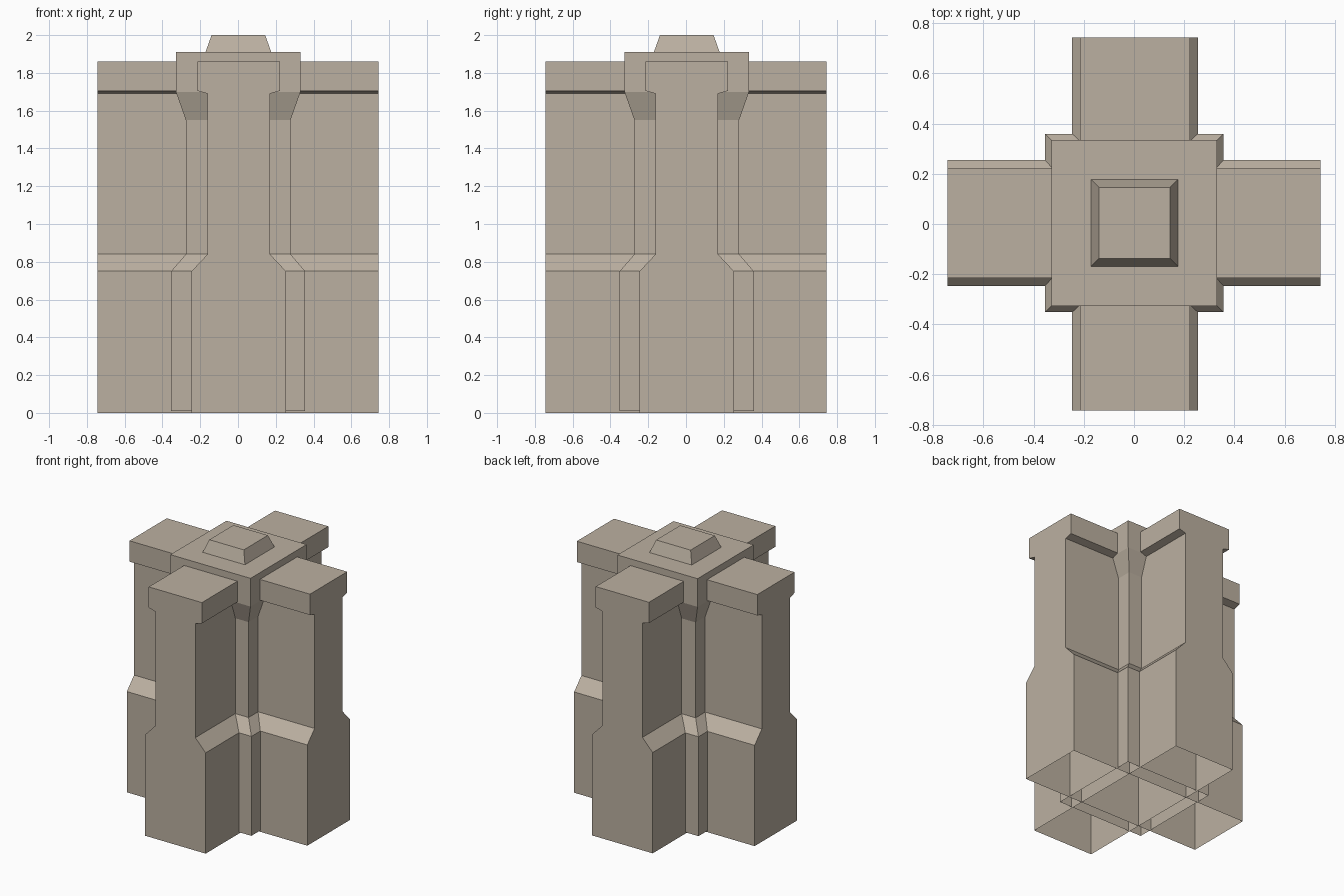
import bpy, bmesh

if "Cube" in bpy.data.objects:
    bpy.data.objects.remove(bpy.data.objects["Cube"])

stone = bpy.data.materials.new("warm beige stone")
stone.diffuse_color = (0.50, 0.435, 0.355, 1)
stone.use_nodes = True
stone.node_tree.nodes["Principled BSDF"].inputs["Base Color"].default_value = stone.diffuse_color

OFF = 0.004  # the pillar sits very slightly off the bounding centre


def lofted_box(name, rings, centre=(0, 0)):
    """Stack of rectangles (half_x, half_y, z), closed on top, open underneath."""
    bm = bmesh.new()
    cx, cy = centre
    loops = []
    for hx, hy, z in rings:
        loops.append([bm.verts.new((cx + sx * hx, cy + sy * hy, z))
                      for sx, sy in ((-1, -1), (1, -1), (1, 1), (-1, 1))])
    for low, high in zip(loops, loops[1:]):
        for i in range(4):
            j = (i + 1) % 4
            bm.faces.new((low[i], low[j], high[j], high[i]))
    bm.faces.new(loops[-1])
    mesh = bpy.data.meshes.new(name)
    bm.to_mesh(mesh)
    bm.free()
    mesh.materials.append(stone)
    obj = bpy.data.objects.new(name, mesh)
    bpy.context.collection.objects.link(obj)
    return obj


# Crossing slabs: thick foot, narrow shaft, overhanging head
LENGTH = 0.743
slab = [(0.25, 0.0), (0.25, 0.75), (0.165, 0.84), (0.165, 1.69),
        (0.219, 1.705), (0.219, 1.86)]
lofted_box("slab_left_right", [(LENGTH, w, z) for w, z in slab], (0, OFF))
lofted_box("slab_front_back", [(w, LENGTH, z) for w, z in slab], (OFF, 0))

# Square central column with flared head
column = [(0.355, 0.01), (0.355, 0.75), (0.277, 0.84), (0.277, 1.55),
          (0.33, 1.70), (0.33, 1.91)]
lofted_box("central_column", [(w, w, z) for w, z in column], (0.001, OFF))

# Tapered cap on top
lofted_box("top_cap", [(0.174, 0.174, 1.91), (0.142, 0.142, 2.0)], (0.002, OFF))
